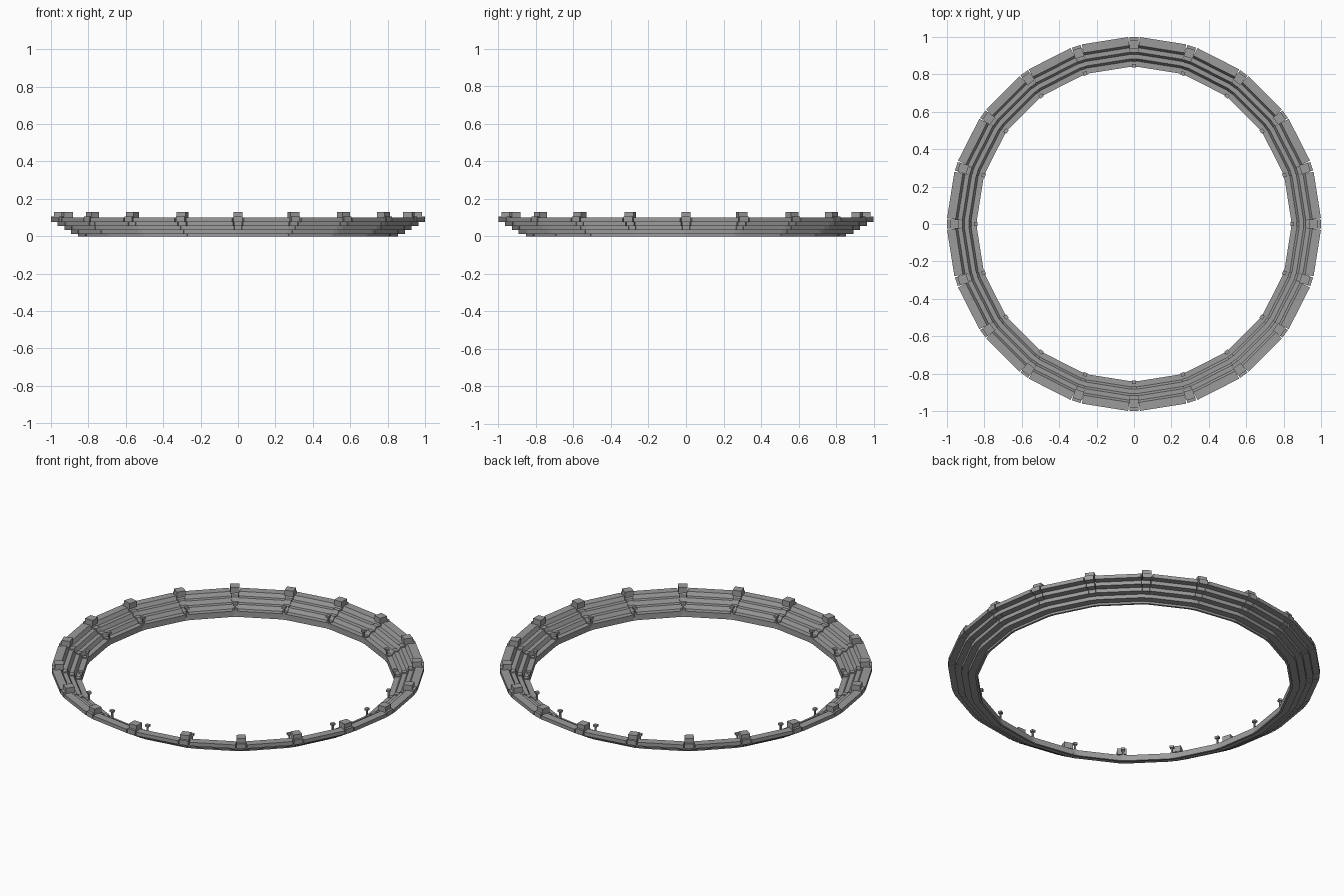
import bpy
import bmesh
import math

if "Cube" in bpy.data.objects:
    bpy.data.objects.remove(bpy.data.objects["Cube"], do_unlink=True)

SIDES = 20
STEP = 2 * math.pi / SIDES
TIERS = 4
RUN, RISE = 0.0357, 0.0217

concrete = bpy.data.materials.new("concrete_grey")
concrete.use_nodes = True
GREY = (0.33, 0.33, 0.33, 1)
concrete.diffuse_color = GREY
concrete.node_tree.nodes["Principled BSDF"].inputs["Base Color"].default_value = GREY


def stair_profile(inner, lift=0.0):
    """Closed outline (radius, height) with stepped top and stepped underside."""
    outer = inner + 0.05
    top, under = [(inner - 0.002, 0)], [(inner + 0.01, 0)]
    for k in range(TIERS):
        r, z = outer + RUN * k, 0.034 + RISE * k
        if k:
            top.append((r - 0.058, z - RISE + lift))   # foot of the sloped riser
        top.append((r - 0.046, z + lift))
        under.append((inner + 0.01 if k == 0 else r - RUN, z - RISE))
        under.append((r, z - RISE))
    top.append((outer + RUN * (TIERS - 1), 0.034 + RISE * (TIERS - 1) + lift))
    return top + under[::-1]


def add_prism(bm, outline, half_width, angle):
    """Extrude an outline sideways, its half width depending on the radius."""
    c, s = math.cos(angle), math.sin(angle)
    rings = []
    for sign in (-1, 1):
        ring = []
        for r, z in outline:
            t = sign * half_width(r)
            ring.append(bm.verts.new((r * c - t * s, r * s + t * c, z)))
        rings.append(ring)
    a, b = rings
    n = len(outline)
    bm.faces.new(a)
    bm.faces.new(b[::-1])
    for i in range(n):
        j = (i + 1) % n
        bm.faces.new((a[j], a[i], b[i], b[j]))


def box(r0, r1, z0, z1):
    return [(r0, z0), (r0, z1), (r1, z1), (r1, z0)]


def ring_part(name, parts, offset):
    """Repeat a set of prisms around the ring as one object."""
    bm = bmesh.new()
    for i in range(SIDES):
        for outline, half_width in parts:
            add_prism(bm, outline, half_width, (i + offset) * STEP)
    bmesh.ops.recalc_face_normals(bm, faces=bm.faces)
    mesh = bpy.data.meshes.new(name)
    bm.to_mesh(mesh)
    bm.free()
    mesh.materials.append(concrete)
    bpy.context.collection.objects.link(bpy.data.objects.new(name, mesh))


# Straight stands with stepped seating, one per side
ring_part("seating_tiers", [(stair_profile(0.835), lambda r: 0.125)], 0.5)

# Continuous low wall around the inside
ring_part("inner_wall",
          [(box(0.833, 0.841, 0, 0.034), lambda r: r * math.tan(STEP / 2))], 0.5)

# Tapered stairways filling the gaps between stands
ring_part("stairways",
          [(stair_profile(0.842, 0.006), lambda r: 0.012 + 0.08 * (r - 0.84))], 0)

# Blocks at the top of each stairway
ring_part("top_blocks", [(box(0.936, 0.985, 0.096, 0.13), lambda r: 0.025)], 0)

# Thin posts with flat heads at the inner corners
ring_part("post_stems", [(box(0.842, 0.85, 0, 0.068), lambda r: 0.004)], 0)
ring_part("post_heads", [(box(0.836, 0.856, 0.066, 0.078), lambda r: 0.011)], 0)
